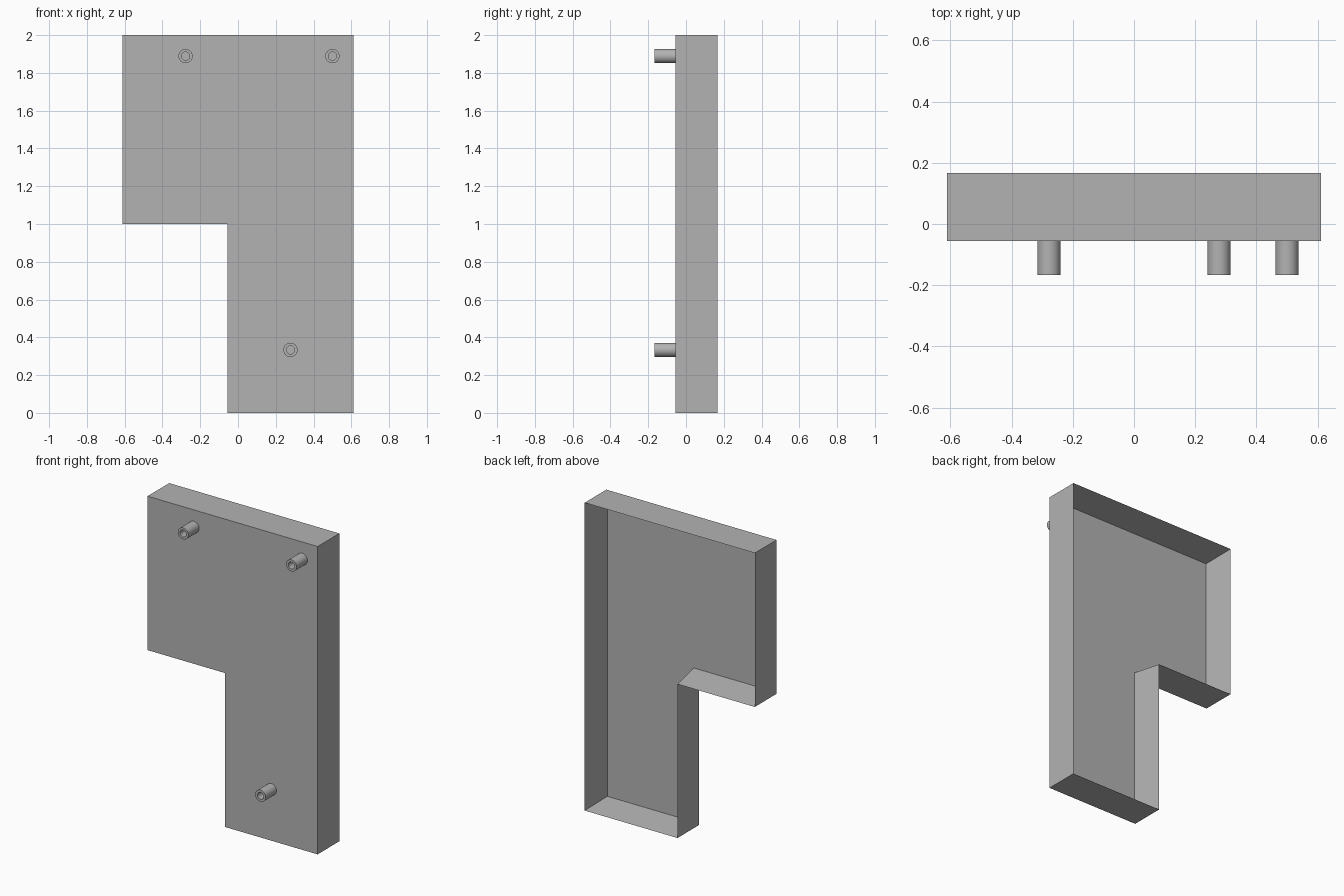
import bpy
import bmesh
from mathutils import Matrix, Vector

cube = bpy.data.objects.get("Cube")
if cube:
    bpy.data.objects.remove(cube, do_unlink=True)

U = 2 / 90                      # one design unit
FRONT, BACK = -2.5 * U, 7.5 * U  # y of the plate face and of the open rim
WALL = U

grey = bpy.data.materials.new("plain grey")
grey.use_nodes = True
colour = (0.45, 0.45, 0.45, 1)
grey.diffuse_color = colour
grey.node_tree.nodes["Principled BSDF"].inputs["Base Color"].default_value = colour


def finish(name, bm):
    bmesh.ops.recalc_face_normals(bm, faces=bm.faces)
    mesh = bpy.data.meshes.new(name)
    bm.to_mesh(mesh)
    bm.free()
    mesh.materials.append(grey)
    obj = bpy.data.objects.new(name, mesh)
    bpy.context.collection.objects.link(obj)
    return obj


# Hollow L-shaped cover: extrude the outline, inset the back, push it in
left, right, step = -27.5 * U, 27.5 * U, -2.5 * U
outline = [(step, 0), (right, 0), (right, 2), (left, 2), (left, 1), (step, 1)]
bm = bmesh.new()
plate = bm.faces.new([bm.verts.new((x, FRONT, z)) for x, z in outline])
extruded = bmesh.ops.extrude_face_region(bm, geom=[plate], use_keep_orig=True)["geom"]
back = next(g for g in extruded if isinstance(g, bmesh.types.BMFace))
bmesh.ops.translate(bm, verts=back.verts[:], vec=(0, BACK - FRONT, 0))
bmesh.ops.recalc_face_normals(bm, faces=bm.faces)
bmesh.ops.inset_region(bm, faces=[back], thickness=WALL, use_even_offset=True)
bmesh.ops.translate(bm, verts=back.verts[:], vec=(0, FRONT + WALL - BACK, 0))
finish("cover_shell", bm)


# Tubular pegs on the front: spin a rectangular section around y
def peg(name, x, z, outer=1.7 * U, inner=1.0 * U, length=5 * U):
    bm = bmesh.new()
    tip = FRONT - length
    section = [(inner, FRONT), (inner, tip), (outer, tip), (outer, FRONT)]
    verts = [bm.verts.new((r, y, 0)) for r, y in section]
    edges = [bm.edges.new(pair) for pair in zip(verts, verts[1:])]
    bmesh.ops.spin(bm, geom=verts + edges, cent=(0, 0, 0), axis=(0, 1, 0),
                   angle=6.2831853, steps=32, use_duplicate=False)
    bmesh.ops.remove_doubles(bm, verts=bm.verts, dist=0.0001)
    bm.transform(Matrix.Translation(Vector((x, 0, z))))
    obj = finish(name, bm)
    bpy.ops.object.select_all(action="DESELECT")
    obj.select_set(True)
    bpy.context.view_layer.objects.active = obj
    bpy.ops.object.shade_smooth_by_angle()


peg("upper_right_peg", -12.5 * U, 85 * U)
peg("upper_left_peg", 22.5 * U, 85 * U)
peg("lower_peg", 12.5 * U, 15 * U)
